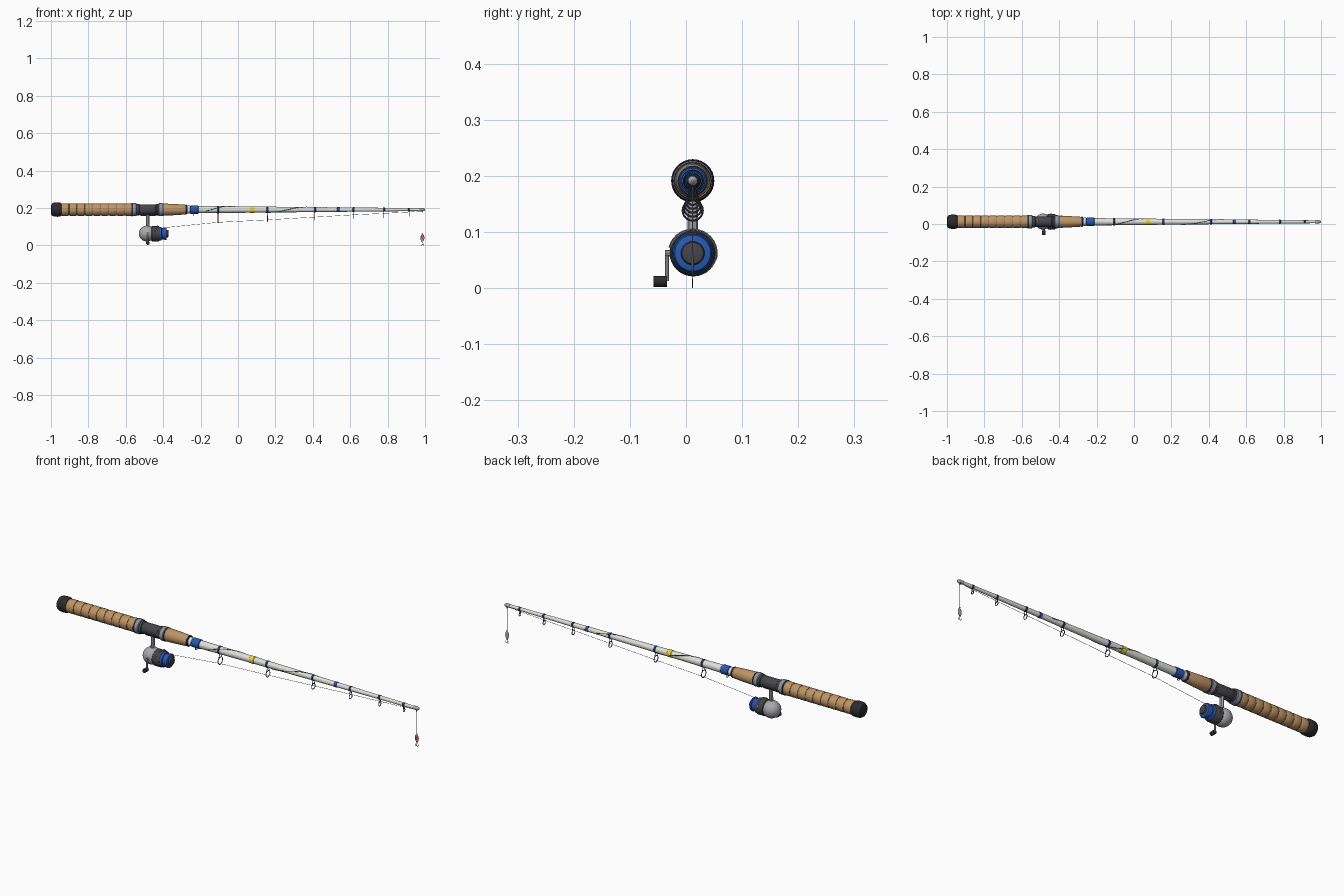
import bpy, bmesh
from math import sin, cos, pi, radians
from mathutils import Vector

if "Cube" in bpy.data.objects:
    bpy.data.objects.remove(bpy.data.objects["Cube"])

CY, RZ, KZ = 0.012, 0.191, 0.062      # shared y axis, rod height, reel height


def mat(name, r, g, b):
    m = bpy.data.materials.new(name)
    m.diffuse_color = (r, g, b, 1)
    m.use_nodes = True
    m.node_tree.nodes["Principled BSDF"].inputs["Base Color"].default_value = m.diffuse_color
    return m


CORK = mat("cork", .52, .30, .13)
GROOVE = mat("cork_groove", .25, .14, .06)
BLACK = mat("black", .025, .025, .028)
DARK = mat("dark_grey", .06, .06, .07)
STEEL = mat("steel", .28, .31, .36)
SILVER = mat("silver", .40, .40, .42)
BLUE = mat("blue", .02, .10, .45)
NAVY = mat("navy_thread", .015, .05, .2)
YELLOW = mat("yellow", .85, .65, .03)
BLANK = mat("pale_blank", .75, .75, .70)
RED = mat("red", .6, .06, .04)


def finish(ob, m, smooth=True):
    ob.data.materials.append(m)
    bpy.ops.object.select_all(action='DESELECT')
    ob.select_set(True)
    bpy.context.view_layer.objects.active = ob
    if ob.type == 'CURVE':
        bpy.ops.object.convert(target='MESH')
    if smooth:
        bpy.ops.object.shade_smooth_by_angle(angle=radians(35))
    return ob


def from_bm(name, bm, m):
    bmesh.ops.recalc_face_normals(bm, faces=bm.faces)
    me = bpy.data.meshes.new(name)
    bm.to_mesh(me)
    bm.free()
    ob = bpy.data.objects.new(name, me)
    bpy.context.collection.objects.link(ob)
    return finish(ob, m)


def lathe(name, prof, m, z=RZ, y=CY, n=32):
    """Turn (x, radius) points around an x-parallel axis, with closed ends."""
    bm = bmesh.new()
    rings = [[bm.verts.new((x, y + r * cos(2 * pi * i / n), z + r * sin(2 * pi * i / n)))
              for i in range(n)] for x, r in prof]
    for a, b in zip(rings, rings[1:]):
        for i in range(n):
            bm.faces.new((a[i], a[(i + 1) % n], b[(i + 1) % n], b[i]))
    bm.faces.new(rings[0])
    bm.faces.new(rings[-1])
    return from_bm(name, bm, m)


def band(name, x0, x1, r, m, z=RZ):
    b = min(.003, (x1 - x0) * .25)
    return lathe(name, [(x0, r - b), (x0 + b, r), (x1 - b, r), (x1, r - b)], m, z)


def wire(name, pts, r, m, cyclic=False):
    cu = bpy.data.curves.new(name, 'CURVE')
    cu.dimensions = '3D'
    cu.bevel_depth, cu.bevel_resolution, cu.use_fill_caps = r, 2, True
    sp = cu.splines.new('POLY')
    sp.points.add(len(pts) - 1)
    for p, c in zip(sp.points, pts):
        p.co = (*c, 1)
    sp.use_cyclic_u = cyclic
    ob = bpy.data.objects.new(name, cu)
    bpy.context.collection.objects.link(ob)
    return finish(ob, m)


def ellipsoid(name, c, s, m):
    bm = bmesh.new()
    bmesh.ops.create_uvsphere(bm, u_segments=32, v_segments=16, radius=1)
    bmesh.ops.scale(bm, vec=s, verts=bm.verts)
    bmesh.ops.translate(bm, vec=c, verts=bm.verts)
    return from_bm(name, bm, m)


def rod_r(x):                          # blank radius along the taper
    return .020 + (x + .28) / 1.27 * (.0075 - .020)


# Handle: butt cap, rear cork with grooves, reel seat, fore cork
lathe("butt_cap", [(-1, .022), (-.996, .031), (-.985, .037), (-.965, .0385), (-.95, .037), (-.945, .033)], BLACK)
rear = [(-.947, .031)]
for i in range(9):
    a = -.946 + i * .0425
    rear += [(a + .002, .0315), (a + .007, .0335), (a + .0355, .0335), (a + .0405, .0315)]
lathe("rear_cork_grip", rear, CORK)
for i in range(1, 9):
    band("cork_groove_%d" % i, -.9475 + i * .0425, -.9445 + i * .0425, .0327, GROOVE)
band("rear_seat_ring", -.566, -.542, .0355, STEEL)
band("rear_seat_trim", -.570, -.564, .036, NAVY)
lathe("reel_seat", [(-.545, .026), (-.54, .028), (-.43, .028), (-.425, .026)], DARK)
band("rear_seat_hood", -.545, -.527, .031, DARK)
band("front_seat_hood", -.440, -.424, .031, DARK)
band("front_seat_ring", -.426, -.402, .034, STEEL)
band("front_seat_trim", -.404, -.398, .0335, NAVY)
lathe("fore_cork_grip", [(-.40, .031), (-.396, .032), (-.34, .030), (-.285, .0265), (-.28, .025)], CORK)
band("grip_check", -.282, -.274, .0268, NAVY)

# Tapered blank and its colour bands
lathe("rod_blank", [(-.28, rod_r(-.28)), (.3, rod_r(.3)), (.99, .0075)], BLANK)
band("white_wrap", -.274, -.254, .0215, BLANK)
band("blue_wrap", -.256, -.212, .0225, BLUE)
band("yellow_wrap", .062, .090, rod_r(.07) + .0013, YELLOW)
band("upper_blue_wrap", .528, .548, rod_r(.53) + .0013, BLUE)

# Decorative thread winding around the blank
spiral = []
for i in range(81):
    x = -.17 + .65 * i / 80
    t = 2 * pi * (x + .04) / .41
    r = rod_r(x) + .0003
    spiral.append((x, CY + r * sin(t), RZ + r * cos(t)))
wire("spiral_thread", spiral, .0014, NAVY)

# Line guides, shrinking toward the tip
for k, x in enumerate([-.24, -.107, .158, .411, .618, .780, .915]):
    r = [.007, .018, .0158, .0136, .0114, .0092, .007][k]
    low = [.157, .120, .127, .134, .141, .148, .156][k]
    zc, R = low + r, rod_r(x)
    wire("guide_ring_%d" % k, [(x, CY + r * cos(a * pi / 12), zc + r * sin(a * pi / 12)) for a in range(24)],
         .0018, DARK, True)
    for s in (-1, 1):
        wire("guide_leg_%d" % k, [(x, CY + s * r * .8, zc + r * .6), (x, CY + s * .004, RZ - R - .001),
                                  (x, CY + s * .003, RZ - R + .003)], .0015, DARK)
    band("guide_thread_%d" % k, x - .007, x + .007, R + .0015, NAVY)

# Tip cap with its small ring
lathe("tip_cap", [(.968, .0085), (.972, .0092), (.990, .0088), (.997, .006), (1, .002)], SILVER)
wire("tip_ring", [(.985, CY + .005 * cos(a * pi / 8), .181 + .005 * sin(a * pi / 8)) for a in range(16)],
     .0012, DARK, True)

# Reel foot and stem
lathe("reel_foot", [(-.53, .004), (-.515, .009), (-.445, .009), (-.43, .004)], DARK, RZ - .025)
wire("reel_stem", [(-.482, CY, .168), (-.482, CY, .12), (-.485, CY, .085)], .0095, SILVER)

# Reel body, rotor, spool
ellipsoid("reel_body", (-.486, CY + .001, KZ + .001), (.044, .0425, .0425), SILVER)
lathe("reel_rotor", [(-.463, .036), (-.459, .0405), (-.424, .0405), (-.420, .038)], DARK, KZ)
lathe("spool", [(-.424, .036), (-.421, .037), (-.412, .037), (-.409, .035), (-.407, .029), (-.394, .029),
                (-.392, .034), (-.388, .0345), (-.383, .032), (-.381, .026)], BLUE, KZ)
lathe("spool_line", [(-.408, .0305), (-.393, .0305)], BLUE, KZ)
lathe("drag_knob", [(-.385, .021), (-.376, .021), (-.373, .019), (-.371, .012)], DARK, KZ)

# Bail wire arching over the side and top of the spool
wire("bail_wire", [(-.445 + .015 * sin(a * pi / 16), CY + .0432 * cos(a * pi / 16 - .25), KZ + .0425 * sin(a * pi / 16 - .25))
                   for a in range(17)], .0014, SILVER)

# Crank: axle, arm, knob
wire("crank_axle", [(-.482, -.022, KZ), (-.482, -.037, KZ)], .006, SILVER)
wire("crank_arm", [(-.482, -.034, .068), (-.482, -.034, .012)], .0036, SILVER)
bm = bmesh.new()
bmesh.ops.create_cone(bm, cap_ends=True, segments=24, radius1=.0098, radius2=.0098, depth=.024)
for v in bm.verts:
    v.co = Vector((v.co.x - .482, v.co.z - .046, v.co.y + .0118))
from_bm("crank_knob", bm, BLACK)

# Fishing line from spool to tip, then down to the lure
wire("fishing_line", [(-.40, CY, .094), (-.107, CY, .123), (.158, CY, .136), (.411, CY, .151), (.618, CY, .163),
                      (.78, CY, .171), (.915, CY, .178), (.986, CY, .184)], .0009, SILVER)
LX = .986
wire("hanging_line", [(LX, CY, .184), (LX, CY, .064)], .0009, SILVER)

# Spoon lure with red face, eye rings and a hook
ellipsoid("lure_spoon", (LX, CY, .040), (.0105, .0022, .020), SILVER)
ellipsoid("lure_red_face", (LX, CY - .0009, .043), (.007, .0021, .013), RED)
for nm, z in (("lure_eye", .0625), ("hook_eye", .0185)):
    wire(nm, [(LX + .003 * cos(a * pi / 6), CY, z + .003 * sin(a * pi / 6)) for a in range(12)], .0008, DARK, True)
for s in (-1, 1):
    wire("lure_hook", [(LX, CY, .017), (LX, CY, .008)] +
         [(LX + s * (.004 - .004 * cos(a * pi / 8)), CY, .006 - .005 * sin(a * pi / 8)) for a in range(9)] +
         [(LX + s * .008, CY, .011)], .0009, DARK)
